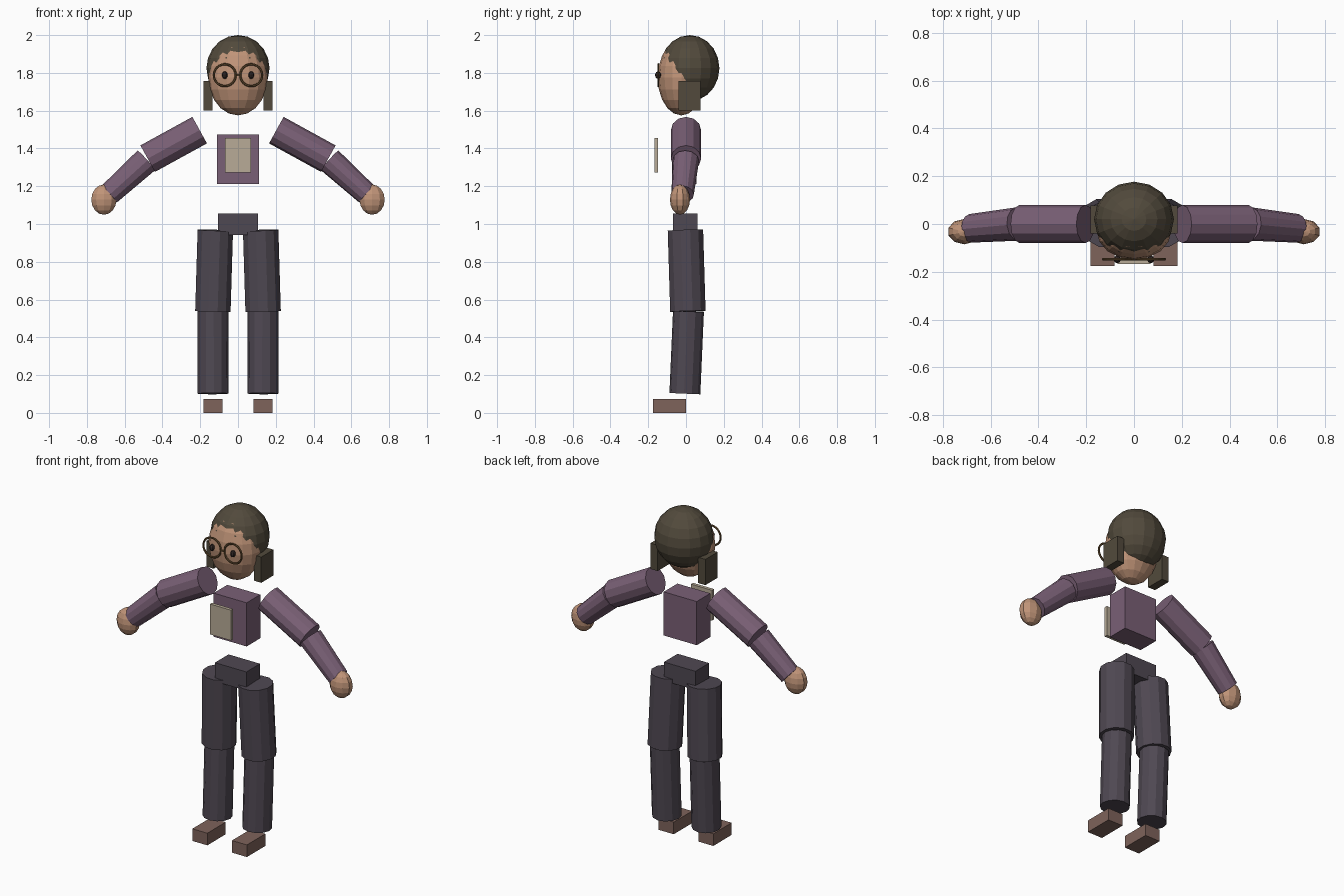
import bpy, math
from mathutils import Vector

if "Cube" in bpy.data.objects:
    bpy.data.objects.remove(bpy.data.objects["Cube"])


def material(name, r, g, b):
    lin = [((c / 255 + 0.055) / 1.055) ** 2.4 for c in (r, g, b)]
    m = bpy.data.materials.new(name)
    m.diffuse_color = (*lin, 1)
    m.use_nodes = True
    m.node_tree.nodes["Principled BSDF"].inputs["Base Color"].default_value = m.diffuse_color
    return m


SKIN = material("skin", 192, 148, 120)
HAIR = material("dark_brown_hair", 82, 74, 60)
SHIRT = material("plum_cloth", 122, 96, 118)
PANEL = material("beige_cloth", 184, 171, 151)
TROUSER = material("charcoal_cloth", 79, 72, 82)
SHOE = material("brown_leather", 126, 99, 91)
FRAME = material("bronze_frame", 102, 78, 48)
EYE = material("dark_eye", 52, 42, 40)


def finish(name, mat):
    o = bpy.context.object
    o.name = name
    o.data.materials.append(mat)
    return o


def box(name, mat, lo, hi):
    mid = [(a + b) / 2 for a, b in zip(lo, hi)]
    bpy.ops.mesh.primitive_cube_add(size=1, location=mid)
    o = finish(name, mat)
    o.scale = [abs(b - a) for a, b in zip(lo, hi)]
    return o


def ball(name, mat, loc, radii, segs=16, rings=10):
    bpy.ops.mesh.primitive_uv_sphere_add(segments=segs, ring_count=rings, radius=1, location=loc)
    o = finish(name, mat)
    o.scale = radii
    return o


def limb(name, mat, a, b, r1, r2, sides=12):
    a, b = Vector(a), Vector(b)
    d = b - a
    bpy.ops.mesh.primitive_cone_add(vertices=sides, radius1=r1, radius2=r2, depth=d.length,
                                    location=(a + b) / 2)
    o = finish(name, mat)
    o.rotation_euler = d.to_track_quat('Z', 'Y').to_euler()
    return o


# Head and hair
ball("head", SKIN, (0, -0.025, 1.775), (0.157, 0.125, 0.2))
ball("hair_cap", HAIR, (0, 0.02, 1.825), (0.167, 0.157, 0.175))

# Torso
box("chest", SHIRT, (-0.11, -0.075, 1.212), (0.11, 0.055, 1.475))
box("shirt_panel", PANEL, (-0.07, -0.167, 1.272), (0.07, -0.147, 1.455))
box("pelvis", TROUSER, (-0.105, -0.07, 0.942), (0.105, 0.06, 1.055))

# Glasses bridge
limb("glasses_bridge", FRAME, (-0.012, -0.147, 1.788), (0.012, -0.147, 1.788), 0.006, 0.006, 8)

# Paired parts
for side, s in (("left", 1), ("right", -1)):
    box(side + "_side_lock", HAIR, (s * 0.135, -0.04, 1.602), (s * 0.183, 0.077, 1.757))
    bpy.ops.mesh.primitive_torus_add(major_radius=0.058, minor_radius=0.006, major_segments=24,
                                     minor_segments=6, location=(s * 0.07, -0.147, 1.788),
                                     rotation=(math.pi / 2, 0, 0))
    finish(side + "_glasses_ring", FRAME)
    ball(side + "_eye", EYE, (s * 0.07, -0.148, 1.788), (0.015, 0.016, 0.02), 8, 6)

    # Arm
    limb(side + "_upper_arm", SHIRT, (s * 0.203, 0, 1.497), (s * 0.478, 0, 1.346), 0.08, 0.08)
    limb(side + "_lower_arm", SHIRT, (s * 0.485, 0, 1.337), (s * 0.682, -0.018, 1.158), 0.07, 0.06)
    ball(side + "_hand", SKIN, (s * 0.71, -0.032, 1.129), (0.07, 0.053, 0.08), 10, 8)

    # Leg
    limb(side + "_upper_leg", TROUSER, (s * 0.12, -0.003, 0.967), (s * 0.133, 0.01, 0.537),
         0.097, 0.097)
    limb(side + "_lower_leg", TROUSER, (s * 0.133, 0.013, 0.537), (s * 0.132, -0.006, 0.102),
         0.082, 0.082)
    box(side + "_shoe", SHOE, (s * 0.082, -0.175, 0), (s * 0.182, 0, 0.073))
